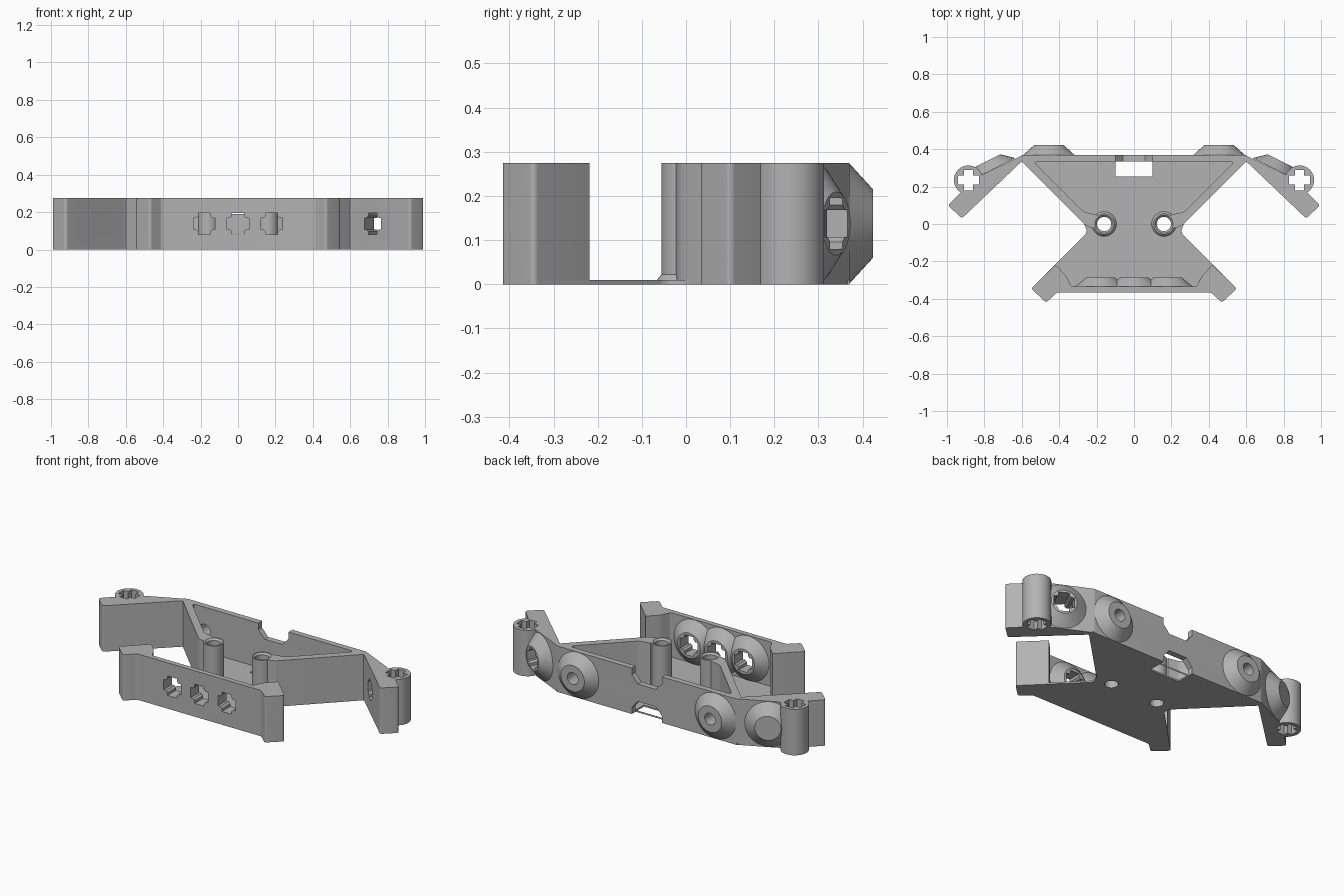
import bpy, bmesh, math
from mathutils import Vector, Matrix

cube = bpy.data.objects.get("Cube")
if cube:
    bpy.data.objects.remove(cube, do_unlink=True)

H = 0.275          # full height of the walls
MID = H / 2        # height of the hole centres
FLOOR = 0.01       # floor thickness

grey = bpy.data.materials.new("plain grey")
grey.use_nodes = True
grey.diffuse_color = (0.45, 0.45, 0.45, 1)
grey.node_tree.nodes["Principled BSDF"].inputs["Base Color"].default_value = (0.45, 0.45, 0.45, 1)

parts, cutters = [], []


def rounded(points):
    """Round each corner that carries a third value, the setback."""
    out = []
    for i, p in enumerate(points):
        c = Vector(p[:2])
        if len(p) < 3:
            out.append(c)
            continue
        before = Vector(points[i - 1][:2])
        after = Vector(points[(i + 1) % len(points)][:2])
        a = c + (before - c).normalized() * p[2]
        b = c + (after - c).normalized() * p[2]
        for k in range(6):
            t = k / 5
            out.append(a * (1 - t) ** 2 + c * 2 * t * (1 - t) + b * t * t)
    return out


def mirrored(half):
    """Complete a right-hand outline with its reflection."""
    return half + [(-p[0], *p[1:]) for p in reversed(half)]


def finish(name, bm, group):
    bmesh.ops.recalc_face_normals(bm, faces=bm.faces)
    mesh = bpy.data.meshes.new(name)
    bm.to_mesh(mesh)
    bm.free()
    mesh.materials.append(grey)
    ob = bpy.data.objects.new(name, mesh)
    bpy.context.collection.objects.link(ob)
    group.append(ob)
    return ob


def placing(origin, direction):
    turn = Vector(direction).to_track_quat('Z', 'Y').to_matrix().to_4x4()
    return Matrix.Translation(origin) @ turn


def prism(name, points, low, high, group=parts, place=None):
    bm = bmesh.new()
    face = bm.faces.new([bm.verts.new((p.x, p.y, low)) for p in rounded(points)])
    top = bmesh.ops.extrude_face_region(bm, geom=[face])["geom"]
    verts = [v for v in top if isinstance(v, bmesh.types.BMVert)]
    bmesh.ops.translate(bm, verts=verts, vec=(0, 0, high - low))
    if place:
        bm.transform(place)
    return finish(name, bm, group)


def cone(name, origin, direction, r1, r2, length, group=parts):
    bm = bmesh.new()
    bmesh.ops.create_cone(bm, cap_ends=True, segments=48, radius1=r1, radius2=r2, depth=length)
    bmesh.ops.translate(bm, verts=bm.verts, vec=(0, 0, length / 2))
    bm.transform(placing(origin, direction))
    return finish(name, bm, group)


def cross(arm, half_width, inner):
    """Plus-shaped outline with clipped inner corners."""
    quarter = [(arm, -half_width), (arm, half_width), (inner, half_width)]
    if inner > half_width:
        quarter.append((half_width, inner))
    out = []
    for k in range(4):
        turn = Matrix.Rotation(k * math.pi / 2, 2)
        out += [tuple(turn @ Vector(p)) for p in quarter]
    return out


wide_cross = cross(0.058, 0.031, 0.042)
slim_cross = cross(0.055, 0.025, 0.025)

# Floor plate
prism("floor_plate", mirrored([
    (0.6, 0.37), (0.6, 0.335), (0.265, 0, 0.02), (0.25, -0.045, 0.02),
    (0.55, -0.345, 0.015), (0.47, -0.42, 0.015), (0.41, -0.365)]), 0, FLOOR)

# Rear tray wall: straight back with two diagonal sides
prism("rear_tray_wall", mirrored([
    (0.54, 0.335, 0.035), (0.27, 0.065, 0.02), (0.2, 0.05), (0.17, 0.0),
    (0.2, -0.025), (0.25, -0.015, 0.02), (0.6, 0.335), (0.6, 0.37, 0.015)]), 0, H)

# Front wall with angled end blocks
prism("front_wall", mirrored([
    (0.41, -0.365, 0.012), (0.47, -0.42, 0.015), (0.55, -0.345, 0.015),
    (0.42, -0.218), (0.362, -0.278, 0.015), (0.335, -0.335, 0.01)]), 0, H)

# Conical bosses inside the front wall
for i, x in enumerate((-0.18, 0, 0.18)):
    cone(f"front_boss_{i + 1}", (x, -0.335, MID), (0, 1, 0), 0.135, 0.075, 0.05)
    prism("cut", wide_cross, -0.1, 0.1, cutters, placing((x, -0.33, MID), (0, 1, 0)))

# Paired parts
for s, side in ((1, "left"), (-1, "right")):
    # Swept wing
    prism(f"{side}_wing", [(s * p[0], *p[1:]) for p in (
        (0.59, 0.37, 0.01), (0.8, 0.27), (0.88, 0.215), (0.995, 0.1, 0.015),
        (0.92, 0.03, 0.015), (0.6, 0.335, 0.012), (0.57, 0.335))], 0, H)
    out = Vector((s * 0.447, 0.894, 0))
    base = Vector((s * 0.756, 0.292, MID))
    cone(f"{side}_wing_boss", base, out, 0.135, 0.072, 0.054)
    prism("cut", wide_cross, -0.2, 0.1, cutters, placing(base, out))

    # Upright socket at the wing end
    socket = Vector((s * 0.885, 0.235, 0))
    cone(f"{side}_wing_socket", socket, (0, 0, 1), 0.078, 0.078, H)
    prism("cut", slim_cross, -0.1, H + 0.1, cutters, Matrix.Translation(socket))

    # Boss on the back of the tray
    cone(f"{side}_back_boss", (s * 0.455, 0.37, MID), (0, 1, 0), 0.136, 0.078, 0.053)
    cone("cut", (s * 0.455, 0.32, MID), (0, 1, 0), 0.035, 0.035, 0.2, cutters)

    # Standoff post with a foot flare
    post = Vector((s * 0.16, 0, 0))
    cone(f"{side}_standoff", post, (0, 0, 1), 0.056, 0.056, H)
    cone(f"{side}_standoff_foot", post + Vector((0, 0, FLOOR)), (0, 0, 1), 0.066, 0.056, 0.012)
    cone("cut", post - Vector((0, 0, 0.1)), (0, 0, 1), 0.038, 0.038, 0.5, cutters)
    cone("cut", post + Vector((0, 0, H - 0.01)), (0, 0, 1), 0.038, 0.058, 0.02, cutters)

    # Small screw holes in the end faces
    for x, y in ((0.9575, 0.065), (0.51, -0.3825)):
        inward = Vector((-s, 1, 0)).normalized()
        start = Vector((s * x, y, MID)) - inward * 0.03
        cone("cut", start, inward, 0.02, 0.02, 0.1, cutters)

# Cable opening: slot in the floor, notches above and below in the back wall
prism("cut", [(-0.1, 0.255), (0.1, 0.255), (0.1, 0.334), (-0.1, 0.334)], -0.05, 0.03, cutters)
for edge, way in ((H, -1), (0, 1)):
    notch = [(-0.1, edge - way * 0.05), (-0.1, edge + way * 0.04), (-0.06, edge + way * 0.085),
             (0.06, edge + way * 0.085), (0.1, edge + way * 0.04), (0.1, edge - way * 0.05)]
    flip = Matrix.Rotation(math.pi / 2, 4, 'X')
    prism("cut", notch, -0.45, -0.3345, cutters, flip)

# Join the cutters, cut every part, then drop the cutter
bpy.ops.object.select_all(action='DESELECT')
for ob in cutters:
    ob.select_set(True)
cutter = cutters[0]
bpy.context.view_layer.objects.active = cutter
bpy.ops.object.join()
cutter.name = "hole_cutter"
cutter.hide_render = True
for ob in parts:
    mod = ob.modifiers.new("holes", 'BOOLEAN')
    mod.operation = 'DIFFERENCE'
    mod.solver = 'EXACT'
    mod.use_self = True
    mod.object = cutter
    bpy.ops.object.select_all(action='DESELECT')
    ob.select_set(True)
    bpy.context.view_layer.objects.active = ob
    bpy.ops.object.modifier_apply(modifier=mod.name)
    bpy.ops.object.shade_smooth_by_angle(angle=math.radians(30))
bpy.data.objects.remove(cutter, do_unlink=True)
